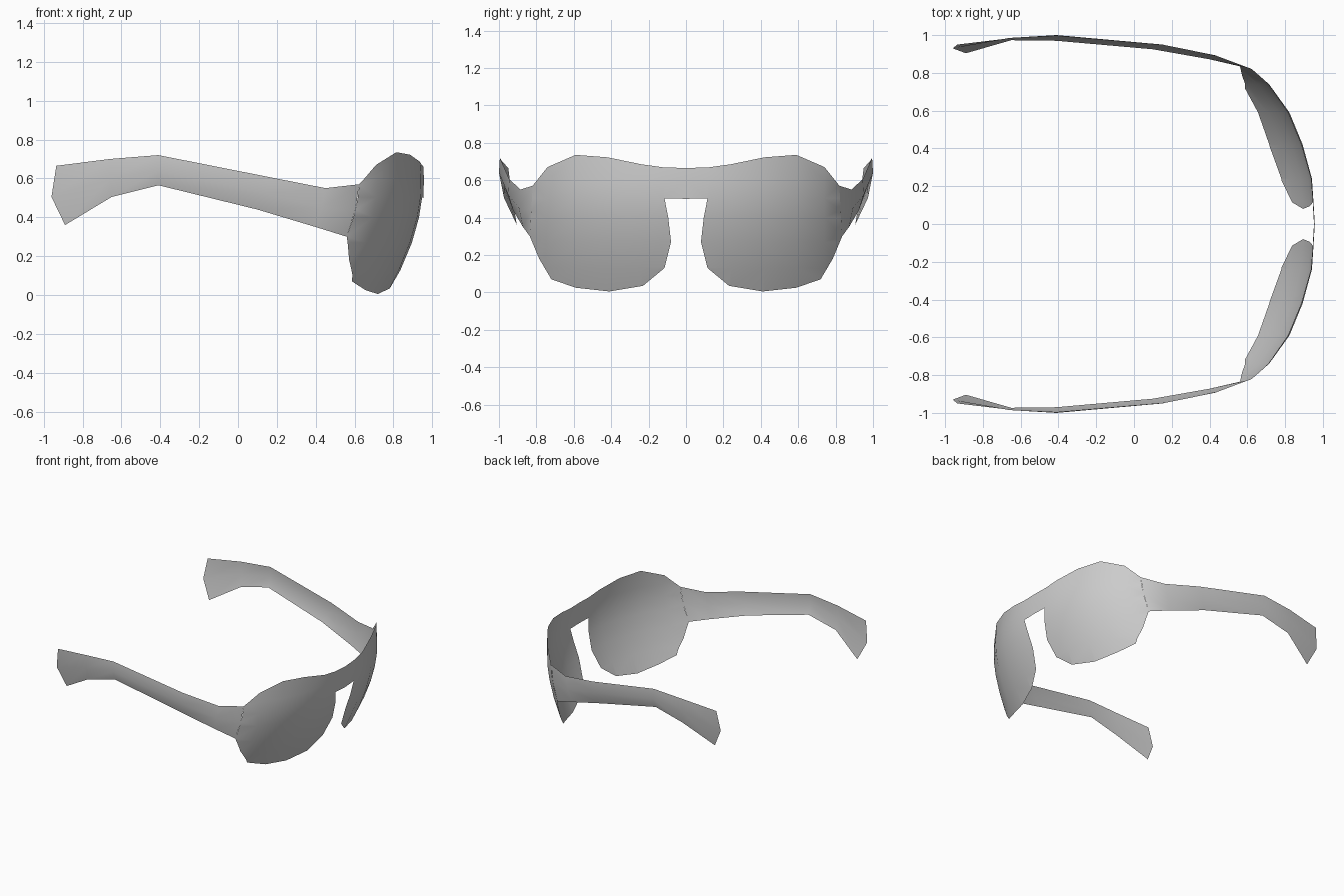
import bpy, bmesh
from mathutils import Vector

cube = bpy.data.objects.get("Cube")
if cube:
    bpy.data.objects.remove(cube)

# Plain grey for the whole one-piece frame
grey = bpy.data.materials.new("plain grey")
grey.use_nodes = True
COLOUR = (0.6, 0.6, 0.6, 1)
grey.diffuse_color = COLOUR
grey.node_tree.nodes["Principled BSDF"].inputs["Base Color"].default_value = COLOUR

# Wrap of the front in plan: (y, x)
WRAP = [(0, .957), (.12, .95), (.24, .942), (.42, .893), (.59, .823), (.74, .715), (.85, .59)]


def front_x(y, z):
    """Depth of the visor front: plan wrap, tucked in towards the bottom."""
    x = WRAP[-1][1]
    for (y0, x0), (y1, x1) in zip(WRAP, WRAP[1:]):
        if y0 <= y <= y1:
            x = x0 + (x1 - x0) * (y - y0) / (y1 - y0)
            break
    return x - .18 * (max(0, .55 - z) / .55) ** 1.7 - .06 * max(0, z - .6)


bm = bmesh.new()

# Half of the front: outline (y, z) from bridge, round the lens, back along the brow
outline = [(0, .5), (.115, .503), (.095, .4), (.08, .27), (.115, .13), (.23, .035),
           (.41, .005), (.59, .025), (.72, .07), (.785, .18), (.835, .3), (.827, .44),
           (.82, .57), (.74, .67), (.59, .735), (.42, .722), (.24, .685), (.12, .668), (0, .665)]
bm.faces.new([bm.verts.new((0, y, z)) for y, z in outline])
cuts = [((0, y, 0), (0, 1, 0)) for y, x in WRAP[1:-1]]
cuts += [((0, 0, z), (0, 0, 1)) for z in (.13, .27, .4, .503, .6)]
for co, no in cuts:
    bmesh.ops.bisect_plane(bm, geom=bm.verts[:] + bm.edges[:] + bm.faces[:], dist=.002,
                           plane_co=co, plane_no=no)
bmesh.ops.triangulate(bm, faces=[f for f in bm.faces if len(f.verts) > 4])
for v in bm.verts:
    v.co.x = front_x(v.co.y, v.co.z)

# Arm: stations of top, middle and bottom points, from hinge to ear tip
hinge = [(front_x(y, z), y, z) for y, z in ((.82, .57), (.827, .44), (.835, .3))]
stations = [hinge,
            [(.45, .885, .55), (.43, .893, .45), (.4, .872, .35)],
            [(.17, .945, .605), (.15, .95, .52), (.1, .925, .44)],
            [(-.41, .995, .72), (-.41, 1, .64), (-.41, .97, .565)],
            [(-.66, .983, .7), (-.66, .985, .6), (-.65, .973, .505)],
            [(-.935, .95, .665), (-.96, .93, .505), (-.89, .904, .36)]]
rows = [[bm.verts.new(Vector(p)) for p in s] for s in stations]
for a, b in zip(rows, rows[1:]):
    for i in range(2):
        bm.faces.new((a[i], b[i], b[i + 1], a[i + 1]))
bmesh.ops.remove_doubles(bm, verts=bm.verts[:], dist=.004)

for f in bm.faces:
    f.smooth = True
    # Keep every face pointing away from the head
    f.normal_update()
    if f.normal.dot(f.calc_center_median() - Vector((-.3, 0, .5))) < 0:
        f.normal_flip()

mesh = bpy.data.meshes.new("glasses_frame")
bm.to_mesh(mesh)
bm.free()
mesh.materials.append(grey)
frame = bpy.data.objects.new("glasses_frame", mesh)
bpy.context.collection.objects.link(frame)

# Second half
mirror = frame.modifiers.new("Mirror", "MIRROR")
mirror.use_axis = (False, True, False)
mirror.use_clip = True
mirror.merge_threshold = .002
